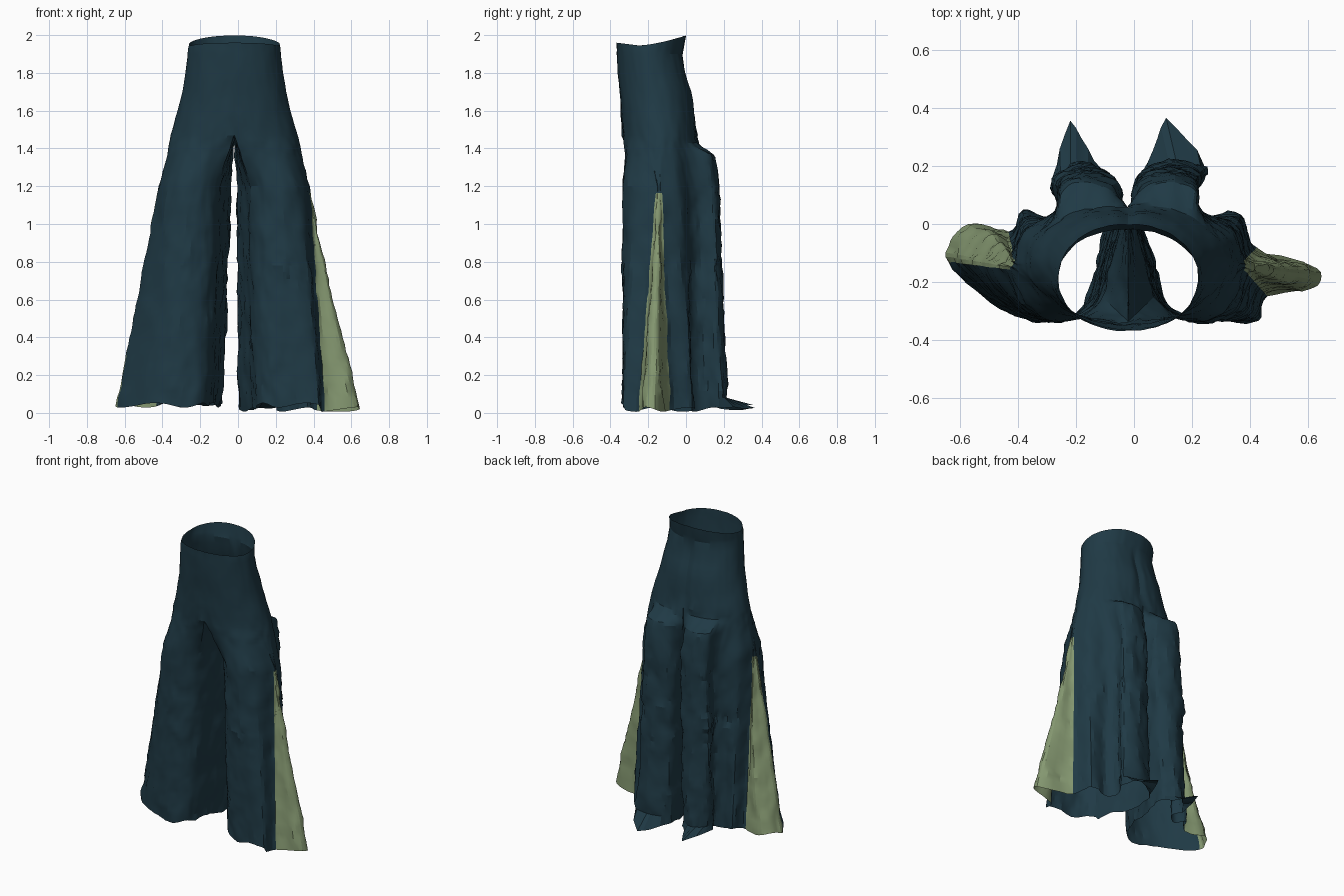
import bpy, bmesh, math
from mathutils import Vector, noise

if "Cube" in bpy.data.objects:
    bpy.data.objects.remove(bpy.data.objects["Cube"])

SUB = 5            # mesh points between two profile points
N = 18             # profile points per leg
CX = -0.02         # centre seam
CROTCH, KNEE = 1.47, 1.2


def material(name, color):
    m = bpy.data.materials.new(name)
    m.diffuse_color = (*color, 1)
    m.use_nodes = True
    m.node_tree.nodes["Principled BSDF"].inputs["Base Color"].default_value = m.diffuse_color
    return m


teal = material("dark teal cloth", (0.014, 0.042, 0.060))
green = material("sage green cloth", (0.235, 0.315, 0.165))

# Leg cross-sections: front, gusset (5 to 8), back folds, inner seam (15 to 18)
THIGH = [(.09, -.25), (.14, -.305), (.20, -.33), (.27, -.33), (.35, -.275), (.399, -.158),
         (.396, -.148), (.394, -.138), (.394, -.128), (.36, -.035), (.275, .02), (.235, .07),
         (.23, .15), (.14, .175), (.04, .14), (.015, .06), (.035, -.05), (.065, -.16)]
HEM_R = [(.10, -.25), (.15, -.305), (.21, -.325), (.31, -.335), (.43, -.335), (.46, -.25),
         (.615, -.22), (.63, -.15), (.42, -.085), (.37, .035), (.25, .03), (.205, .10),
         (.24, .19), (.12, .215), (.015, .17), (.005, .06), (.045, -.05), (.075, -.15)]
HEM_L = [(-.16, -.25), (-.20, -.305), (-.28, -.33), (-.38, -.325), (-.52, -.25), (-.64, -.13),
         (-.63, -.06), (-.55, .0), (-.43, -.03), (-.38, .045), (-.31, .02), (-.255, .06),
         (-.28, .14), (-.20, .215), (-.10, .18), (-.085, .06), (-.11, -.05), (-.13, -.15)]

# Pelvis: height, front y, back y, half width
PELVIS = [(2.0, -.368, .0, .24), (1.9, -.366, -.02, .245), (1.8, -.36, .0, .258),
          (1.7, -.352, .03, .275), (1.6, -.345, .045, .297), (1.47, -.335, .06, .335)]


def loop_point(pts, u):
    """Smooth closed curve through the profile points."""
    i = int(u)
    t = u - i
    a, b, c, d = (Vector(pts[(i + k) % N]) for k in (-1, 0, 1, 2))
    return 0.5 * (2 * b + (c - a) * t + (2 * a - 5 * b + 4 * c - d) * t * t
                  + (3 * b - a - 3 * c + d) * t ** 3)


def pelvis_point(z, u, side):
    z = max(z, CROTCH)
    for p, q in zip(PELVIS, PELVIS[1:]):
        if z >= q[0]:
            t = (z - q[0]) / (p[0] - q[0])
            front, back, w = (q[k] + (p[k] - q[k]) * t for k in (1, 2, 3))
            break
    if u >= 15:                                   # under the crotch
        return Vector((CX, back + (front - back) * (u - 15) / 3))
    a = -math.pi / 2 + math.pi * u / 15
    mid, r = (front + back) / 2, (back - front) / 2
    x = 0 if u == 0 else w * math.copysign(abs(math.cos(a)) ** .9, math.cos(a))
    return Vector((CX + side * x, mid + r * math.sin(a)))


def section(z, u, side):
    if z >= CROTCH:
        return pelvis_point(z, u, side)
    thigh = loop_point(THIGH, u)
    thigh.x = CX + side * thigh.x
    if z >= KNEE:
        t = (CROTCH - z) / (CROTCH - KNEE)
        p = pelvis_point(z, u, side)
        ty = t
        if 10.5 < u < 15:                         # seat drops quickly into the back fold
            s = min(1, max(0, (t - .12) / .3))
            k = .75 * min(1, u - 10.5)
            ty = (1 - k) * t + k * s * s * (3 - 2 * s)
        return Vector((p.x + (thigh.x - p.x) * t, p.y + (thigh.y - p.y) * ty))
    hem = loop_point(HEM_R if side > 0 else HEM_L, u)
    t = (KNEE - z) / (KNEE - .04)
    p = thigh.lerp(hem, t)
    if 5 < u < 8:                                 # gusset is tucked in between the panels
        tuck = .012 if side > 0 else .03
        p.x -= side * tuck * math.sin(math.pi * t) * math.sin(math.pi * (u - 5) / 3)
    return p


rows = [2.0, 1.93, 1.9, 1.85, 1.8, 1.75, 1.7, 1.65, 1.6, 1.56, 1.52, 1.47, 1.45, 1.43, 1.41]
rows += [1.39, 1.37, 1.35, 1.32, 1.28, 1.24] + [1.2 - .035 * i for i in range(33)] + [.04]

bm = bmesh.new()
for side in (1, -1):
    grid = []
    for r, z in enumerate(rows):
        ring = []
        for k in range(N * SUB):
            u = k / SUB
            p = section(z, u, side)
            h = z
            if r == 0:                            # waist rim rises at the back
                h = 1.945 + .053 * max(0, (p.y + .25) / .25) ** 1.5
                h += .015 * max(0, (-.25 - p.y) / .12)
            elif r == 1:
                h = 1.925
            if 1.5 < z < 1.87 and p.y > -.1:      # back centre crease
                p.y -= .014 * math.exp(-((p.x - CX) / .025) ** 2)
            if r == len(rows) - 1:                # uneven hem and trailing back corner
                h += .012 * math.sin(u * 2.3)
                h -= .022 if side > 0 and u > 4 else 0
                trail = max(0, 1 - abs(u - 12.8) / .9)
                p.y += .15 * trail
                p.x -= .035 * trail * (side > 0)
                h += .02 * trail
            ring.append(bm.verts.new((p.x, p.y, h)))
        grid.append(ring)
    for r in range(len(rows) - 1):
        for k in range(N * SUB):
            u = (k + .5) / SUB
            if rows[r + 1] >= CROTCH and u > 15:
                continue                          # pelvis is open between the legs
            j = (k + 1) % (N * SUB)
            f = bm.faces.new((grid[r][k], grid[r][j], grid[r + 1][j], grid[r + 1][k]))
            f.material_index = int(5 < u < 8 and rows[r] < KNEE - .01)

loose = [v for v in bm.verts if not v.link_faces]
bmesh.ops.delete(bm, geom=loose, context='VERTS')
bmesh.ops.remove_doubles(bm, verts=bm.verts, dist=.0004)
bmesh.ops.recalc_face_normals(bm, faces=bm.faces)
bm.normal_update()

# Cloth wrinkles: faint on the hips, stronger on the legs, bunched at knees, seat and hem
shifts = []
for v in bm.verts:
    c = v.co
    amp = .004 + .005 * min(1, max(0, (1.6 - c.z) / .5))
    amp += .014 * math.exp(-((c.z - .76) / .06) ** 2 - ((abs(c.x + .02) - .28) / .09) ** 2)
    amp += .005 * math.exp(-((c.z - .1) / .06) ** 2)
    amp += .008 * math.exp(-((c.z - 1.48) / .06) ** 2 - ((c.x + .02) / .1) ** 2)
    if c.y > .05:
        amp += .005
    n = noise.noise(Vector((c.x * 13, c.y * 13, c.z * 7)))
    n += .7 * noise.noise(Vector((c.x * 30, c.y * 30, c.z * 24)))
    shifts.append(v.normal * (amp * n))
for v, s in zip(bm.verts, shifts):
    v.co += s
    v.co.z = min(2.0, max(0.0, v.co.z))

mesh = bpy.data.meshes.new("flared_trousers")
bm.to_mesh(mesh)
bm.free()
mesh.materials.append(teal)
mesh.materials.append(green)
trousers = bpy.data.objects.new("flared_trousers", mesh)
bpy.context.collection.objects.link(trousers)
bpy.context.view_layer.objects.active = trousers
trousers.select_set(True)
bpy.ops.object.shade_smooth_by_angle(angle=math.radians(20))
